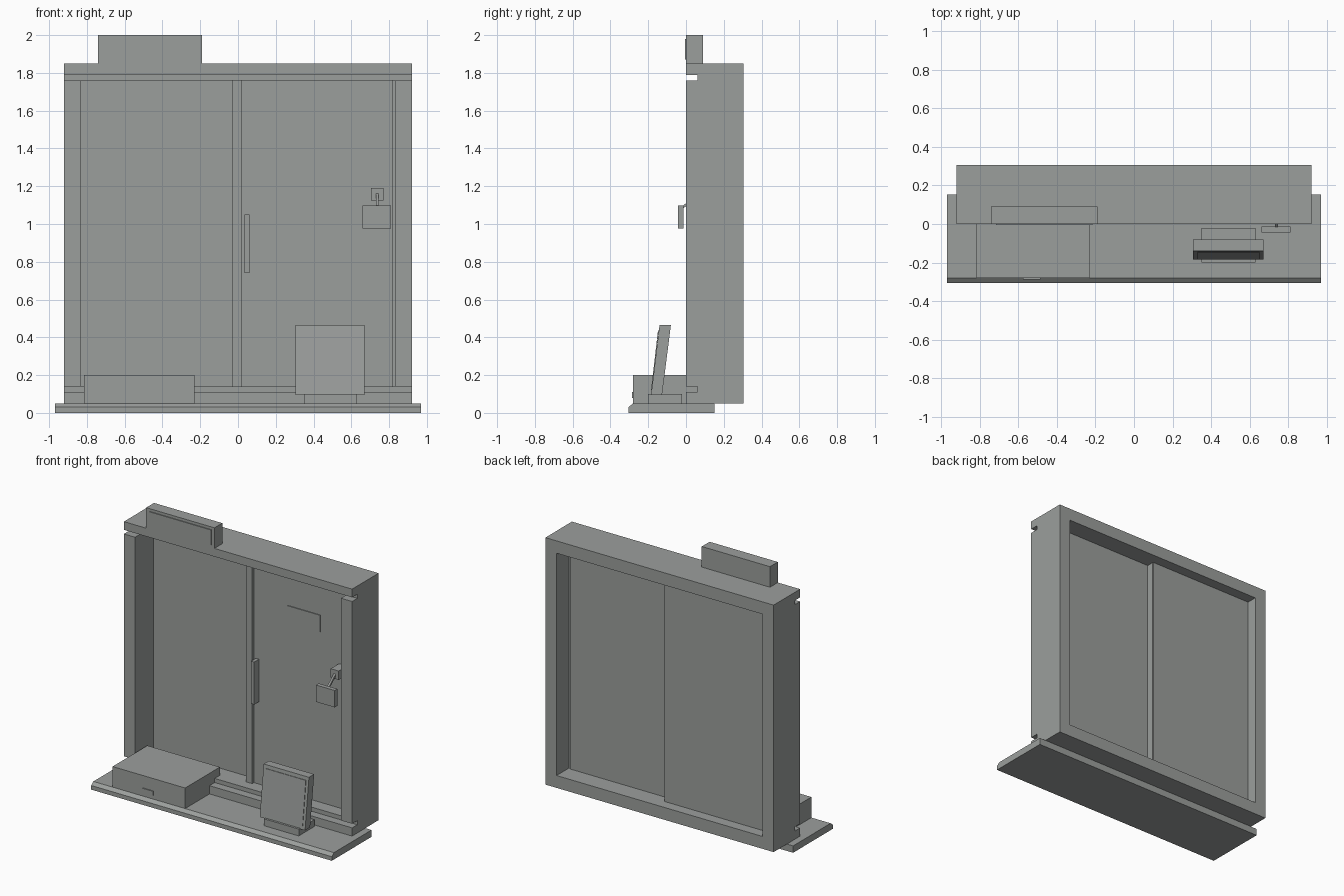
import bpy

default = bpy.data.objects.get("Cube")
if default:
    bpy.data.objects.remove(default, do_unlink=True)

GREY = (0.33, 0.345, 0.335, 1.0)
grey = bpy.data.materials.new("plain grey")
grey.use_nodes = True
grey.diffuse_color = GREY
grey.node_tree.nodes["Principled BSDF"].inputs["Base Color"].default_value = GREY


def prism(name, x0, x1, profile):
    """Extrude a (y, z) outline, listed counter-clockwise seen from +x, along x."""
    n = len(profile)
    verts = [(x, y, z) for x in (x0, x1) for y, z in profile]
    faces = [tuple(reversed(range(n))), tuple(range(n, 2 * n))]
    faces += [(i, (i + 1) % n, (i + 1) % n + n, i + n) for i in range(n)]
    mesh = bpy.data.meshes.new(name)
    mesh.from_pydata(verts, [], faces)
    mesh.materials.append(grey)
    obj = bpy.data.objects.new(name, mesh)
    bpy.context.collection.objects.link(obj)
    return obj


def box(name, x0, x1, y0, y1, z0, z1):
    return prism(name, x0, x1, [(y0, z0), (y1, z0), (y1, z1), (y0, z1)])


# Platform with a chamfered front edge
prism("platform", -0.97, 0.97,
      [(-0.305, 0), (0.152, 0), (0.152, 0.05), (-0.28, 0.05), (-0.305, 0.03)])

# Frame: grooved sill and header, plain side posts
BACK, GROOVE, WIDE, OPEN = 0.305, 0.06, 0.92, 0.83
prism("frame_sill", -WIDE, WIDE,
      [(0, 0.05), (BACK, 0.05), (BACK, 0.14), (GROOVE, 0.14), (GROOVE, 0.11), (0, 0.11)])
prism("frame_header", -WIDE, WIDE,
      [(GROOVE, 1.76), (BACK, 1.76), (BACK, 1.85), (0, 1.85), (0, 1.79), (GROOVE, 1.79)])
box("frame_post_right", -WIDE, -OPEN, 0, BACK, 0.14, 1.76)
box("frame_post_left", OPEN, WIDE, 0, BACK, 0.14, 1.76)

# Two sliding doors with a meeting stile and an edge strip
box("rear_door", -OPEN, 0.015, 0.212, 0.228, 0.14, 1.76)
box("front_door", 0.02, 0.815, 0.155, 0.17, 0.14, 1.76)
box("meeting_stile", -0.03, 0.02, 0.135, 0.22, 0.14, 1.76)
box("edge_strip", 0.815, OPEN, 0.145, 0.162, 0.14, 1.76)
box("door_handle", 0.035, 0.06, 0.10, 0.155, 0.74, 1.05)
box("door_notice", 0.29, 0.555, 0.149, 0.155, 1.38, 1.505)

# Sign on top of the frame
box("sign_board", -0.74, -0.19, 0, 0.09, 1.85, 2.0)
box("sign_face", -0.715, -0.215, -0.006, 0, 1.87, 1.98)

# Storage box with a small front plate
box("storage_box", -0.815, -0.23, -0.28, 0.12, 0.05, 0.20)
box("storage_box_plate", -0.575, -0.485, -0.287, -0.28, 0.08, 0.11)

# Leaning display board on its foot
box("board_foot", 0.35, 0.63, -0.2, -0.02, 0.05, 0.10)
prism("leaning_board", 0.305, 0.67,
      [(-0.185, 0.095), (-0.127, 0.095), (-0.08, 0.465), (-0.14, 0.465)])
prism("leaning_board_face", 0.33, 0.65,
      [(-0.185, 0.12), (-0.181, 0.12), (-0.144, 0.44), (-0.148, 0.44)])

# Hanging tag: mount on the door, slanted arm and plate
box("tag_mount", 0.705, 0.77, 0.06, 0.155, 1.125, 1.19)
prism("tag_arm", 0.73, 0.745,
      [(-0.03, 1.085), (-0.012, 1.085), (0.065, 1.145), (0.065, 1.165)])
box("tag_plate", 0.66, 0.81, -0.043, -0.012, 0.975, 1.098)
